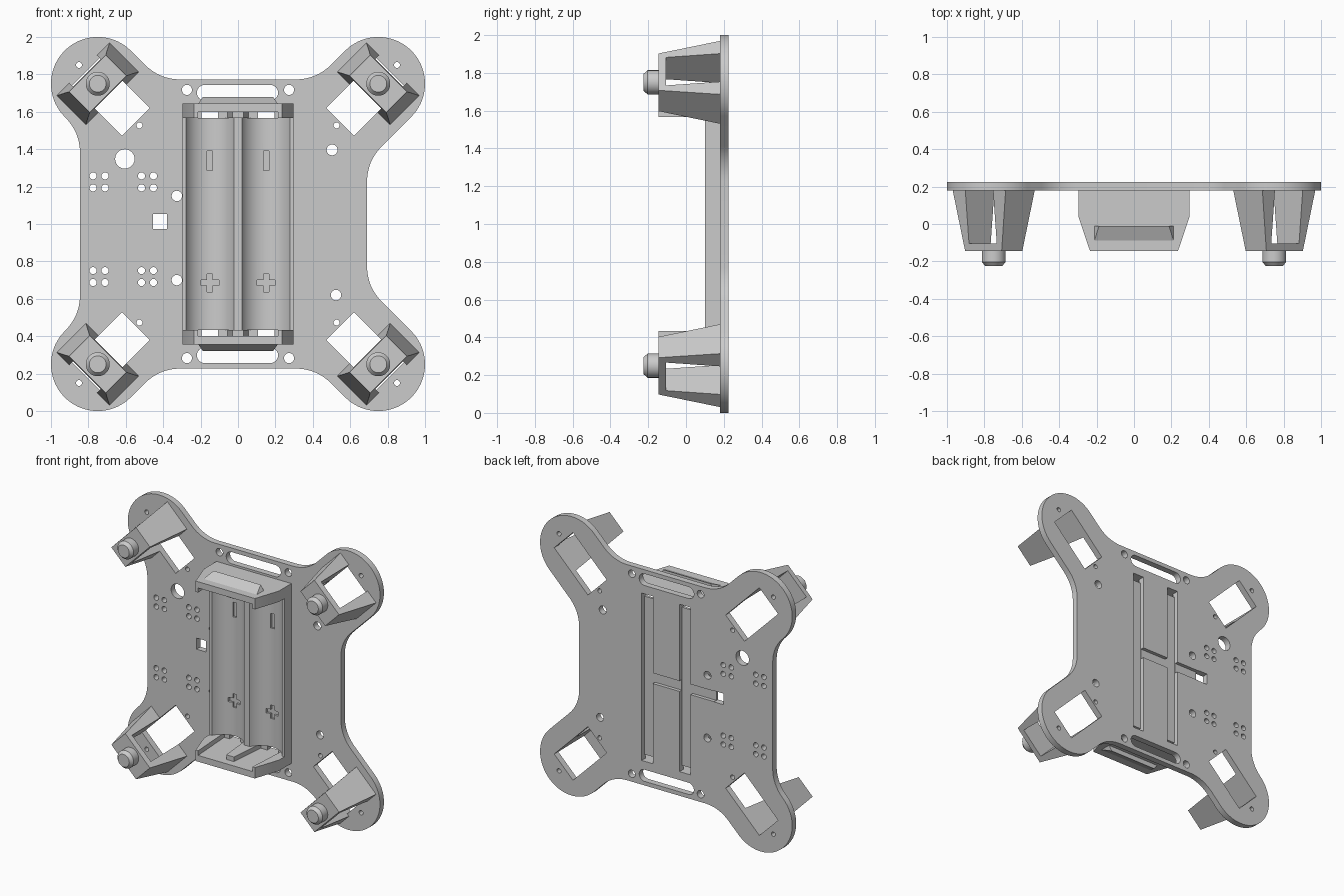
import bpy, bmesh
from math import sin, cos, radians, pi

if "Cube" in bpy.data.objects:
    bpy.data.objects.remove(bpy.data.objects["Cube"])

S = 0.5 ** 0.5
FRONT, BACK = 0.18, 0.225


def add(name, verts, faces):
    me = bpy.data.meshes.new(name)
    me.from_pydata(verts, [], faces)
    bm = bmesh.new()
    bm.from_mesh(me)
    bmesh.ops.recalc_face_normals(bm, faces=bm.faces)
    bm.to_mesh(me)
    bm.free()
    ob = bpy.data.objects.new(name, me)
    bpy.context.collection.objects.link(ob)
    return ob


def loft(name, rings):
    """Closed solid through rings with equal point counts."""
    n = len(rings[0])
    verts = [p for r in rings for p in r]
    faces = [list(range(n)), list(range(len(verts) - n, len(verts)))]
    for k in range(len(rings) - 1):
        for i in range(n):
            j = (i + 1) % n
            faces.append([k * n + i, k * n + j, (k + 1) * n + j, (k + 1) * n + i])
    return add(name, verts, faces)


def prism(name, xy, z0, z1):
    return loft(name, [[(x, y, z) for x, y in xy] for z in (z0, z1)])


def box(name, x0, x1, y0, y1, z0, z1):
    return prism(name, [(x0, y0), (x1, y0), (x1, y1), (x0, y1)], z0, z1)


def arc(cx, cy, r, a0, a1, n=24):
    return [(cx + r * cos(radians(a0 + (a1 - a0) * i / n)),
             cy + r * sin(radians(a0 + (a1 - a0) * i / n))) for i in range(n + 1)]


def circle(cx, cy, r, n=24):
    return arc(cx, cy, r, 0, 360, n)[:-1]


def cut(ob, cutter):
    m = ob.modifiers.new("cut", 'BOOLEAN')
    m.operation, m.solver, m.object = 'DIFFERENCE', 'EXACT', cutter
    bpy.context.view_layer.objects.active = ob
    bpy.ops.object.modifier_apply(modifier=m.name)


# Plate outline: four round lobes blended into straight sides (z relative to 1)
def quadrant(sx, sz, e, top=0.773, r=0.26):
    k = 0.354 + r * 0.4142
    pts = (arc(e + r, e - k, r, 180, 135, 8) + arc(0.75, 0.75, 0.25, -45, 135, 36)
           + arc(top - k, top + r, r, 315, 270, 8))
    pts = [(sx * x, 1 + sz * z) for x, z in pts]
    return pts if sx * sz > 0 else pts[::-1]


outline = (quadrant(1, 1, 0.69) + quadrant(-1, 1, 0.845)
           + quadrant(-1, -1, 0.845) + quadrant(1, -1, 0.69))

# Plate holes
holes = [circle(-0.605, 1.348, 0.052), circle(0.503, 1.396, 0.029), circle(0.524, 0.62, 0.028),
         circle(-0.327, 1.15, 0.028), circle(-0.327, 0.70, 0.028),
         [(-0.455, 0.973), (-0.38, 0.973), (-0.38, 1.053), (-0.455, 1.053)]]
for sz in (-1, 1):
    zc = 1 + sz * 0.702
    holes.append(arc(0.172, zc, 0.042, -90, 90, 12) + arc(-0.178, zc, 0.042, 90, 270, 12))
    for x in (-0.775, -0.711, -0.516, -0.452):
        for z in (1.257, 1.193) if sz > 0 else (0.751, 0.687):
            holes.append(circle(x, z, 0.019, 16))
    for sx in (-1, 1):
        holes.append(circle(sx * 0.85, 1 + sz * 0.85, 0.016, 16))
        holes.append(circle(sx * 0.527, 1 + sz * 0.527, 0.016, 16))
        holes.append(circle(sx * 0.273, 1 + sz * 0.717, 0.027))
        # rectangular window behind each post, turned 45 degrees
        holes.append([(sx * (0.75 + (t - i) * S), 1 + sz * (0.75 - (t + i) * S))
                      for t, i in ((-0.105, -0.09), (0.105, -0.09), (0.105, 0.288), (-0.105, 0.288))])

# Plate: filled 2D curve turned into a mesh
cu = bpy.data.curves.new("plate_curve", 'CURVE')
cu.dimensions, cu.fill_mode, cu.extrude = '2D', 'BOTH', (BACK - FRONT) / 2
for pts in [outline] + holes:
    sp = cu.splines.new('POLY')
    sp.points.add(len(pts) - 1)
    for p, (x, z) in zip(sp.points, pts):
        p.co = (x, z, 0, 1)
    sp.use_cyclic_u = True
tmp = bpy.data.objects.new("plate_curve", cu)
bpy.context.collection.objects.link(tmp)
bpy.context.view_layer.update()
me = bpy.data.meshes.new_from_object(tmp.evaluated_get(bpy.context.evaluated_depsgraph_get()))
bpy.data.objects.remove(tmp)
bm = bmesh.new()
bm.from_mesh(me)
for v in bm.verts:
    x, z, d = v.co
    v.co = (x, (FRONT + BACK) / 2 - d, z)
bmesh.ops.remove_doubles(bm, verts=bm.verts, dist=1e-5)
bmesh.ops.recalc_face_normals(bm, faces=bm.faces)
bm.to_mesh(me)
bm.free()
plate = bpy.data.objects.new("plate", me)
bpy.context.collection.objects.link(plate)

# Battery cradle: two troughs side by side
prof = [(-0.297, FRONT + 0.004), (-0.297, 0.1)]
for cx in (-0.15, 0.15):
    prof += arc(cx, 0.035, 0.143, 153, 27, 24)
prof += [(0.297, 0.1), (0.297, FRONT + 0.004)]
cradle = prism("battery_cradle", prof, 0.433, 1.567)

# Grooves on the back, slot ends and polarity marks
cutters = []
for x in (-0.15, 0.15):
    cutters.append(([plate], box("cutter", x - 0.044, x + 0.044, 0.195, 0.3, 0.4, 1.6)))
    for z in (0.4, 1.567):
        cutters.append(([plate], box("cutter", x - 0.044, x + 0.044, 0.1, 0.3, z, z + 0.033)))
    for w, h, z in ((0.015, 0.052, 1.337), (0.015, 0.048, 0.685), (0.048, 0.0151, 0.685)):
        cutters.append(([plate, cradle], box("cutter", x - w, x + w, 0.05, 0.19, z - h, z + h)))
cutters.append(([plate], box("cutter", -0.42, 0.15, 0.2, 0.3, 0.975, 1.05)))
for targets, c in cutters:
    for ob in targets:
        cut(ob, c)
    bpy.data.objects.remove(c)

# Cradle end walls with inner posts and an outer wedge
for sz, tag in ((-1, "lower"), (1, "upper")):
    zz = lambda d: 1 + sz * d
    prism(tag + "_end_wall", [(-0.297, FRONT), (-0.297, 0.04), (-0.235, -0.145),
                              (0.235, -0.145), (0.297, 0.04), (0.297, FRONT)], zz(0.60), zz(0.645))
    prism(tag + "_centre_stop", [(-0.055, FRONT), (-0.03, -0.09), (0.03, -0.09), (0.055, FRONT)],
          zz(0.567), zz(0.60))
    for sx in (-1, 1):
        prism(tag + "_side_stop", [(sx * x, y) for x, y in
              ((0.297, FRONT), (0.297, 0.04), (0.235, -0.145), (0.215, -0.145), (0.235, FRONT))],
              zz(0.567), zz(0.60))
    loft(tag + "_wedge", [[(sx * 0.215, -0.1, zz(0.64)), (sx * 0.187, -0.01, zz(0.68)),
                           (sx * 0.215, -0.01, zz(0.64))] for sx in (-1, 1)])

# Corner posts: tapered bridge plus a chamfered peg
bridge = [(-0.2, FRONT), (-0.138, -0.145), (0.138, -0.145), (0.2, FRONT),
          (0.105, FRONT), (0.105, -0.105), (-0.105, -0.105), (-0.105, FRONT)]
for sx in (-1, 1):
    for sz in (-1, 1):
        rings = []
        for side in (-1, 1):
            ring = []
            for t, y in bridge:
                i = side * (0.078 + 0.032 * (y + 0.145) / 0.325)
                ring.append((sx * (0.75 + (t - i) * S), y, 1 + sz * (0.75 - (t + i) * S)))
            rings.append(ring)
        loft("corner_post", rings)
        loft("corner_peg", [[(x, y, z) for x, z in circle(sx * 0.75, 1 + sz * 0.75, r, 32)]
                            for y, r in ((-0.13, 0.064), (-0.203, 0.064), (-0.225, 0.045))])

# Smooth the curved faces, keep edges sharp
bpy.ops.object.select_all(action='SELECT')
bpy.context.view_layer.objects.active = plate
bpy.ops.object.shade_smooth_by_angle(angle=radians(25))
